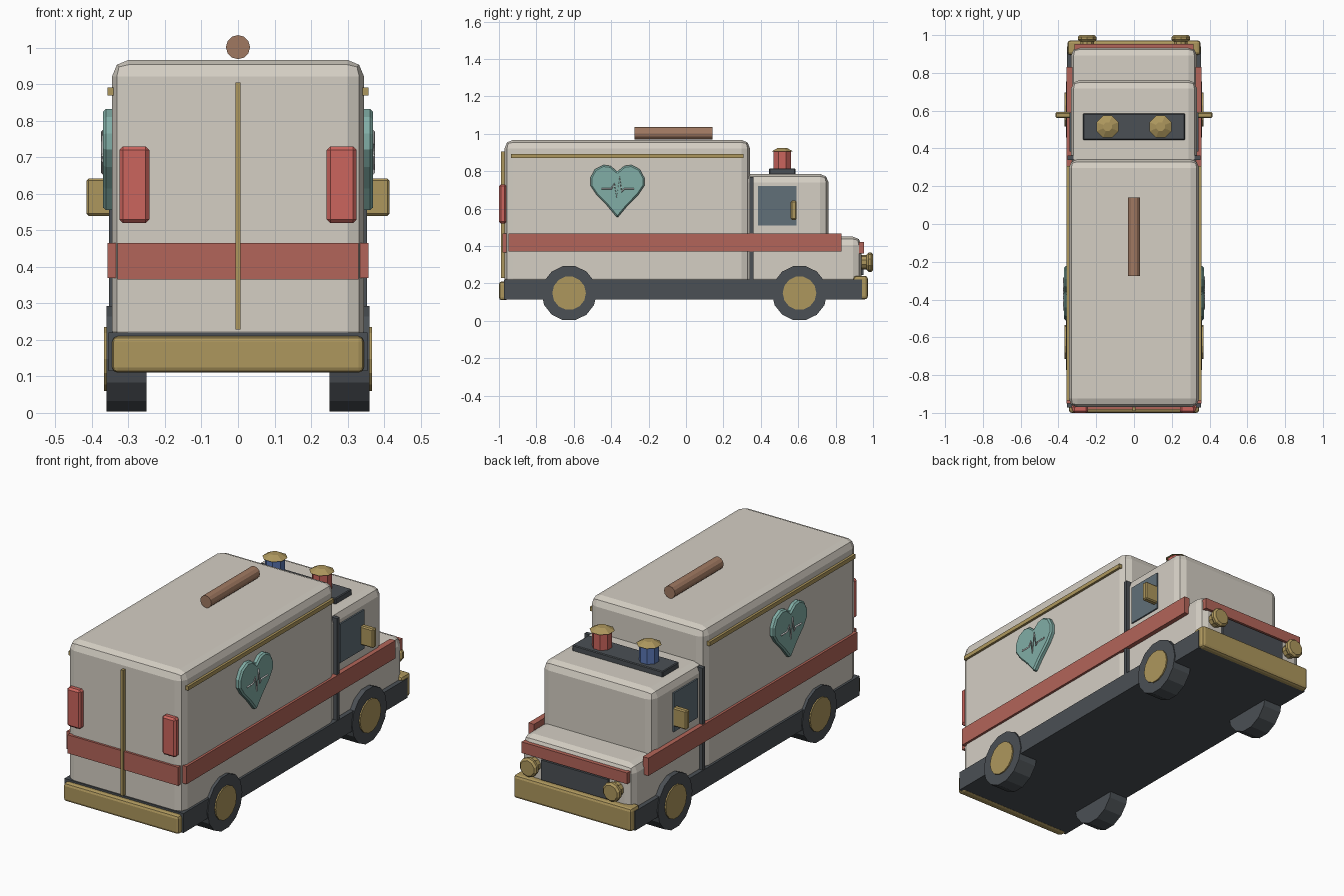
import bpy, bmesh, math
from mathutils import Matrix

if "Cube" in bpy.data.objects:
    bpy.data.objects.remove(bpy.data.objects["Cube"])


def mat(name, r, g, b):
    m = bpy.data.materials.new(name)
    m.diffuse_color = (r, g, b, 1)
    m.use_nodes = True
    m.node_tree.nodes["Principled BSDF"].inputs["Base Color"].default_value = m.diffuse_color
    return m


CREAM = mat("cream", 0.66, 0.62, 0.55)
RED = mat("red", 0.60, 0.13, 0.11)
STRIPE = mat("stripe_red", 0.45, 0.13, 0.10)
GOLD = mat("gold", 0.42, 0.31, 0.11)
DARK = mat("dark", 0.07, 0.08, 0.09)
GLASS = mat("glass", 0.12, 0.16, 0.19)
TEAL = mat("teal", 0.22, 0.42, 0.38)
BLUE = mat("blue", 0.10, 0.18, 0.45)
BROWN = mat("brown", 0.35, 0.19, 0.12)
PALE = mat("pale", 0.62, 0.62, 0.60)


def finish(name, bm, material, bevel=0, seg=1):
    bmesh.ops.recalc_face_normals(bm, faces=bm.faces)
    me = bpy.data.meshes.new(name)
    bm.to_mesh(me)
    bm.free()
    ob = bpy.data.objects.new(name, me)
    bpy.context.collection.objects.link(ob)
    me.materials.append(material)
    if bevel:
        b = ob.modifiers.new("bevel", "BEVEL")
        b.width, b.segments = bevel, seg
        b.limit_method, b.angle_limit = "ANGLE", math.radians(50)
    return ob


def box(name, x, y, z, material, bevel=0, seg=1):
    """Box from (min, max) ranges."""
    bm = bmesh.new()
    bmesh.ops.create_cube(bm, size=1)
    for v in bm.verts:
        v.co = [(a + b) / 2 + c * (b - a) for (a, b), c in zip((x, y, z), v.co)]
    return finish(name, bm, material, bevel, seg)


def pair(name, x, y, z, material, bevel=0, seg=1):
    """The same box on both sides."""
    box(name + "_right", x, y, z, material, bevel, seg)
    box(name + "_left", (-x[1], -x[0]), y, z, material, bevel, seg)


def cyl(name, centre, r1, r2, depth, sides, axis, material, turn=0, bevel=0):
    bm = bmesh.new()
    bmesh.ops.create_cone(bm, cap_ends=True, segments=sides, radius1=r1, radius2=r2, depth=depth)
    rot = {"x": Matrix.Rotation(math.pi / 2, 4, "Y"),
           "y": Matrix.Rotation(-math.pi / 2, 4, "X"),
           "z": Matrix()}[axis]
    bm.transform(Matrix.Translation(centre) @ rot @ Matrix.Rotation(turn, 4, "Z"))
    return finish(name, bm, material, bevel)


# Main shells
box("rear_body", (-.345, .345), (-.97, .342), (.18, .967), CREAM, .045, 2)
box("cab", (-.333, .333), (.30, .762), (.18, .785), CREAM, .045, 2)
box("hood", (-.333, .333), (.65, .937), (.18, .45), CREAM, .045, 2)
box("chassis", (-.355, .355), (-.972, .94), (.115, .22), DARK)
pair("body_seam", (.32, .353), (.34, .362), (.2, .77), DARK)

# Bumpers
box("rear_bumper", (-.345, .345), (-1.0, -.95), (.11, .21), GOLD, .015, 2)
box("front_bumper", (-.352, .352), (.895, .972), (.115, .24), GOLD, .015, 2)

# Stripes and trim
pair("side_stripe", (.325, .358), (-.95, .832), (.37, .466), STRIPE)
box("rear_stripe", (-.33, .33), (-.982, -.96), (.366, .466), STRIPE)
box("front_stripe", (-.315, .315), (.925, .952), (.36, .42), STRIPE)
pair("roof_trim", (.335, .358), (-.935, .308), (.87, .892), GOLD)
box("rear_door_trim", (-.007, .007), (-.99, -.96), (.228, .905), GOLD)

# Tail lights, grille, windows, mirrors
pair("tail_light", (.243, .325), (-1.0, -.96), (.52, .73), RED, .01)
box("grille", (-.2, .2), (.92, .95), (.245, .352), DARK)
pair("side_window", (.32, .341), (.385, .59), (.51, .72), GLASS)
pair("mirror", (.335, .415), (.56, .592), (.54, .642), GOLD, .006)

# Wheels with hub caps
for side, s in (("right", 1), ("left", -1)):
    for end, y in (("rear", -.625), ("front", .607)):
        cyl(f"{end}_wheel_{side}", (s * .305, y, .148), .148, .148, .11, 14, "x", DARK)
        cyl(f"{end}_hub_{side}", (s * .357, y, .148), .09, .09, .02, 14, "x", GOLD)
    # Headlights
    cyl(f"headlight_base_{side}", (s * .248, .95, .313), .038, .038, .05, 10, "y", GOLD)
    cyl(f"headlight_{side}", (s * .248, .983, .313), .052, .052, .034, 10, "y", GOLD, 0, .01)
    # Roof beacons
    cyl(f"beacon_{side}", (s * .14, .515, .86), .05, .05, .1, 8, "z",
        RED if s > 0 else BLUE, math.pi / 8)
    cyl(f"beacon_cap_{side}", (s * .14, .515, .915), .063, .025, .02, 8, "z", GOLD, math.pi / 8)

box("beacon_base", (-.27, .27), (.445, .585), (.77, .815), DARK, .004)
cyl("roof_rod", (0, -.067, 1.002), .033, .033, .415, 12, "y", BROWN)

# Heart emblems with pulse line
half = [(0, .55), (.054, .615), (.112, .674), (.144, .722), (.144, .765),
        (.12, .81), (.075, .833), (.037, .828), (0, .797)]
outline = half + [(-a, z) for a, z in half[-2:0:-1]]
pulse = [(-.085, .706), (-.032, .706), (-.016, .733), (-.004, .658),
         (.012, .77), (.024, .69), (.038, .706), (.09, .706)]
for side, s in (("right", 1), ("left", -1)):
    bm = bmesh.new()
    face = bm.faces.new([bm.verts.new((s * .335, -.367 + a, z)) for a, z in outline])
    ext = bmesh.ops.extrude_face_region(bm, geom=[face])
    for g in ext["geom"]:
        if isinstance(g, bmesh.types.BMVert):
            g.co.x += s * .035
    if face.is_valid and len(bm.faces) == len(outline) + 1:
        bm.faces.new([v for v in face.verts][::-1])
    finish(f"heart_{side}", bm, TEAL, .008)

    cu = bpy.data.curves.new(f"pulse_line_{side}", "CURVE")
    cu.dimensions = "3D"
    cu.bevel_depth, cu.bevel_resolution, cu.use_fill_caps = .005, 0, True
    sp = cu.splines.new("POLY")
    sp.points.add(len(pulse) - 1)
    for p, (a, z) in zip(sp.points, pulse):
        p.co = (s * .37, -.367 + s * a, z, 1)
    cu.materials.append(PALE)
    bpy.context.collection.objects.link(bpy.data.objects.new(f"pulse_line_{side}", cu))
